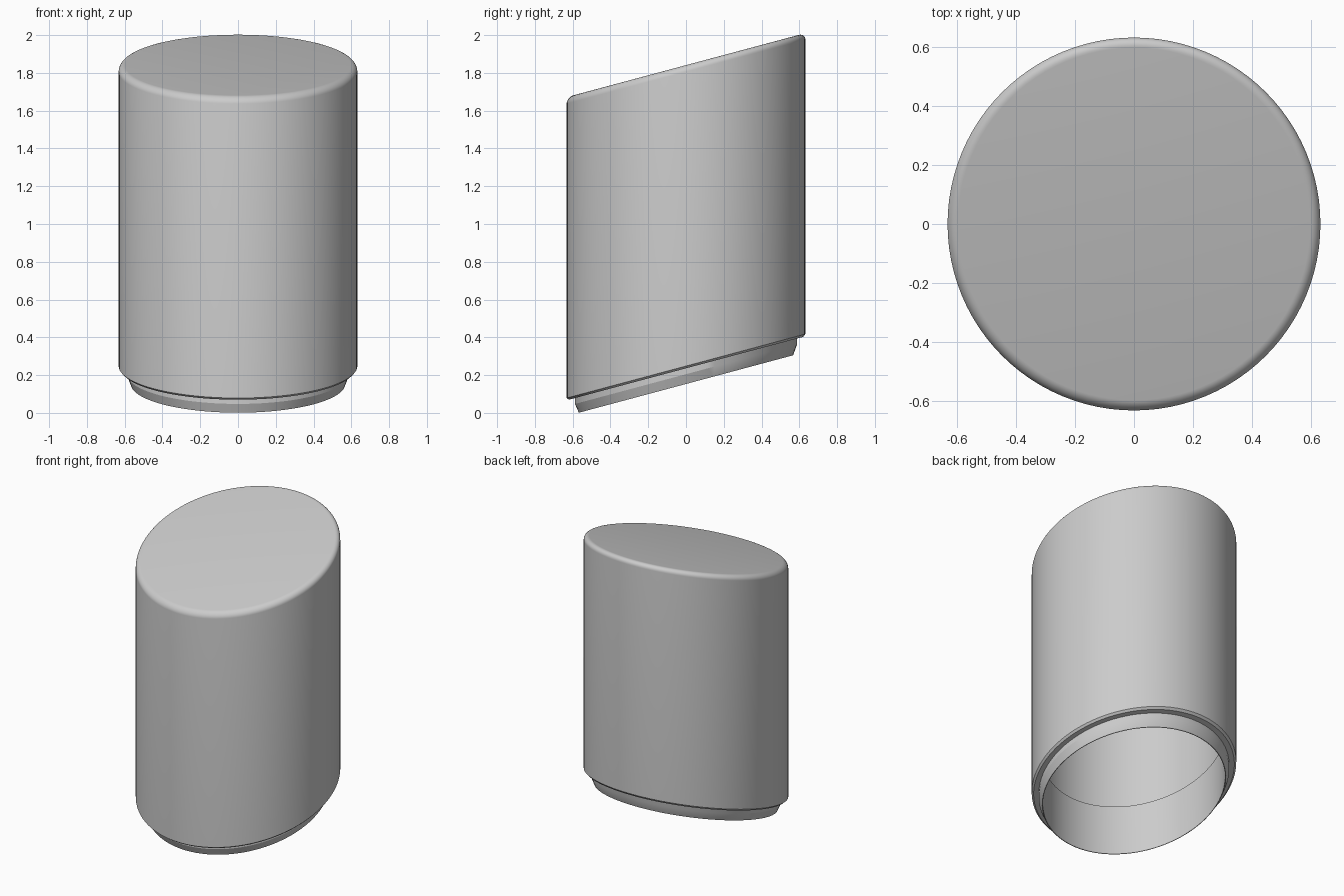
import bpy, bmesh
from math import sin, cos, pi, radians, tan
from mathutils import Vector

if "Cube" in bpy.data.objects:
    bpy.data.objects.remove(bpy.data.objects["Cube"], do_unlink=True)

SLANT = tan(radians(15))
SEGMENTS = 96

grey = bpy.data.materials.new("plain_grey")
grey.use_nodes = True
colour = (0.6, 0.6, 0.6, 1)
grey.diffuse_color = colour
grey.node_tree.nodes["Principled BSDF"].inputs["Base Color"].default_value = colour


def slanted_lathe(name, profile, closed=False):
    """Spin an (r, z) profile round z, then shear it so both ends slope up to the back."""
    bm = bmesh.new()
    verts = [bm.verts.new((r, 0, z)) for r, z in profile]
    pairs = list(zip(verts, verts[1:]))
    if closed:
        pairs.append((verts[-1], verts[0]))
    edges = [bm.edges.new(p) for p in pairs]
    bmesh.ops.spin(bm, geom=verts + edges, cent=(0, 0, 0), axis=(0, 0, 1),
                   angle=2 * pi, steps=SEGMENTS)
    bmesh.ops.remove_doubles(bm, verts=bm.verts, dist=0.0005)
    bmesh.ops.recalc_face_normals(bm, faces=bm.faces)
    for v in bm.verts:
        v.co += Vector((0, 0, SLANT * v.co.y))
    mesh = bpy.data.meshes.new(name)
    bm.to_mesh(mesh)
    bm.free()
    mesh.materials.append(grey)
    obj = bpy.data.objects.new(name, mesh)
    bpy.context.collection.objects.link(obj)
    bpy.ops.object.select_all(action='DESELECT')
    obj.select_set(True)
    bpy.context.view_layer.objects.active = obj
    bpy.ops.object.shade_smooth_by_angle(angle=radians(22))
    return obj


# Hollow outer shell: rounded top rim, small chamfer at the bottom rim
R, TOP, BOTTOM, ROUND = 0.632, 1.841, 0.236, 0.035
rim = [(R - ROUND + ROUND * cos(a), TOP - ROUND + ROUND * sin(a))
       for a in [i * pi / 16 for i in range(9)]]
inside = [(0, TOP - 0.05), (0.575, TOP - 0.05), (0.575, BOTTOM)]
shell = inside + [(R - 0.012, BOTTOM), (R, BOTTOM + 0.012)] + rim + [(0, TOP)]
slanted_lathe("outer_shell", shell)

# Thin collar that projects below the shell, tapered at its lower edge
collar = [(0.588, 0.49), (0.588, 0.205), (0.567, 0.153), (0.563, 0.153), (0.563, 0.49)]
slanted_lathe("inner_collar", collar, closed=True)
